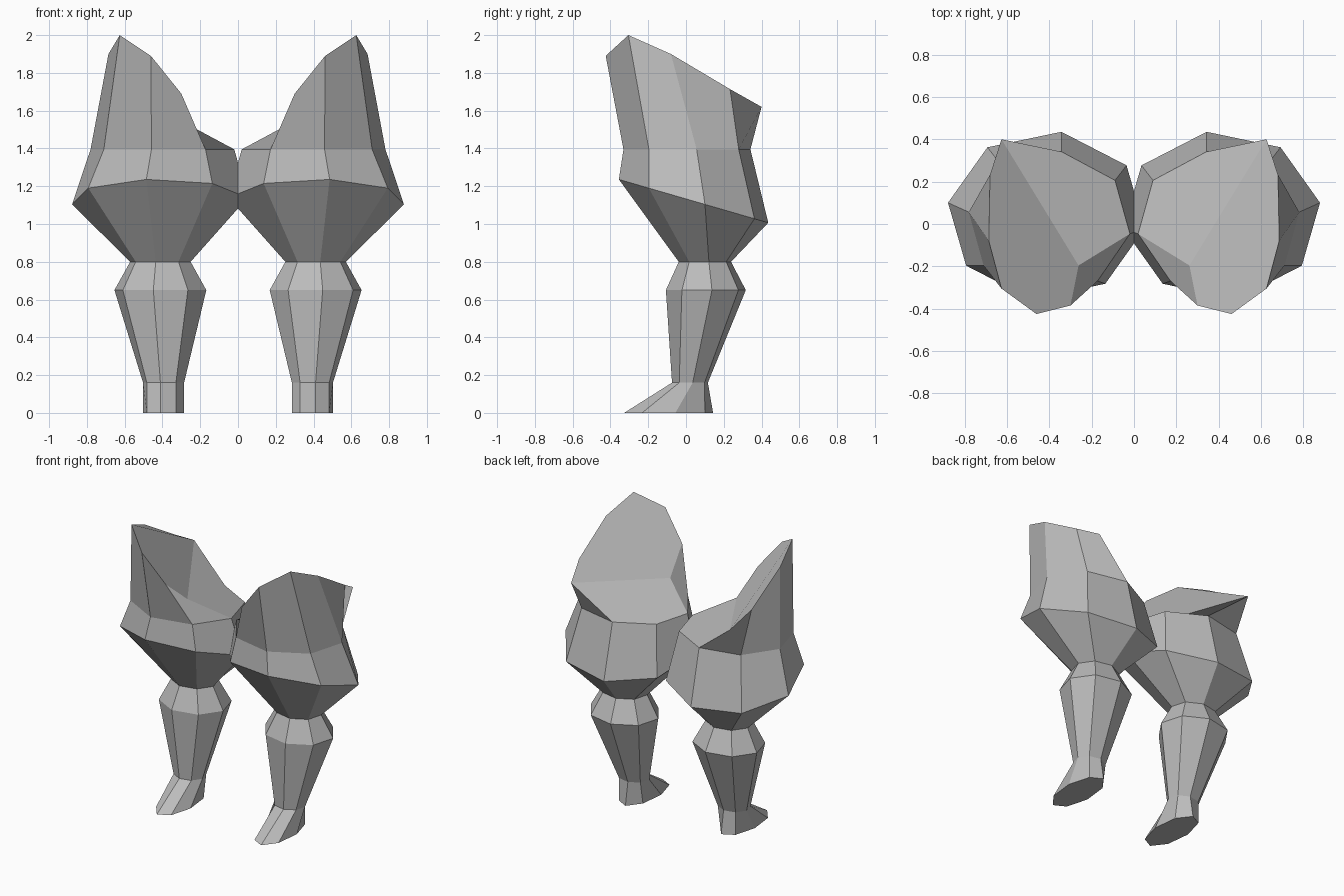
import bpy, bmesh, math

cube = bpy.data.objects.get("Cube")
if cube:
    bpy.data.objects.remove(cube, do_unlink=True)

SIDES = 8
TURN = math.radians(8.7)

grey = bpy.data.materials.new("plain_grey")
grey.use_nodes = True
grey.diffuse_color = (0.5, 0.5, 0.5, 1)
grey.node_tree.nodes["Principled BSDF"].inputs["Base Color"].default_value = (0.5, 0.5, 0.5, 1)


def ring(bm, cx, cy, rx, ry, z, slope=0):
    """Eight-sided cross-section, tilted along y by slope."""
    verts = []
    for i in range(SIDES):
        a = TURN + i * math.tau / SIDES
        y = cy + ry * math.sin(a)
        verts.append(bm.verts.new((cx + rx * math.cos(a), y, z + slope * y)))
    return verts


def loft(bm, rings):
    for low, high in zip(rings, rings[1:]):
        for i in range(SIDES):
            j = (i + 1) % SIDES
            bm.faces.new((low[i], low[j], high[j], high[i]))


def finish(name, bm):
    """Turn the left part into an object mirrored to the right."""
    mesh = bpy.data.meshes.new(name)
    bm.to_mesh(mesh)
    bm.free()
    mesh.materials.append(grey)
    obj = bpy.data.objects.new(name, mesh)
    bpy.context.collection.objects.link(obj)
    mirror = obj.modifiers.new("mirror", "MIRROR")
    mirror.use_mirror_merge = False


# Cross-sections: centre x, centre y, radius x, radius y, height, tilt
SOLE = (0.394, -0.092, 0.11, 0.238, 0)
ANKLE = (0.394, 0.021, 0.11, 0.096, 0.16)
CALF = (0.411, 0.105, 0.246, 0.214, 0.65)
KNEE = (0.411, 0.1, 0.162, 0.14, 0.8)
THIGH = (0.414, 0.04, 0.47, 0.4, 1.133, -0.29)
HIP = (0.4, 0.005, 0.385, 0.34, 1.395)

# Feet with closed soles
bm = bmesh.new()
sole = ring(bm, *SOLE)
loft(bm, [sole, ring(bm, *ANKLE)])
bm.faces.new(sole[::-1])
finish("feet", bm)

# Shins and knees
bm = bmesh.new()
loft(bm, [ring(bm, *s) for s in (ANKLE, CALF, KNEE)])
finish("shins", bm)

# Thighs with a raised outer flare and a slanted top
bm = bmesh.new()
hip = ring(bm, *HIP)
loft(bm, [ring(bm, *KNEE), ring(bm, *THIGH), hip])
outer, rear, rear_tip, inner_tip, inner, front, peak = [bm.verts.new(p) for p in (
    (0.686, -0.08, 1.9), (0.68, 0.233, 1.714), (0.626, 0.4, 1.62),
    (0.262, -0.196, 1.525), (0.3, -0.385, 1.69),
    (0.461, -0.425, 1.89), (0.626, -0.305, 2.0))]
flare = [inner, front, peak, outer, rear]
base = [hip[i % SIDES] for i in range(5, 10)]
for i in range(4):
    bm.faces.new((base[i], base[i + 1], flare[i + 1], flare[i]))
bm.faces.new((hip[1], hip[2], rear_tip, rear))
bm.faces.new((hip[4], hip[5], inner, inner_tip))
bm.faces.new((rear_tip, hip[2], hip[3], hip[4], inner_tip))
bm.faces.new((outer, rear, rear_tip, inner_tip, inner, front, peak))
finish("thighs", bm)
